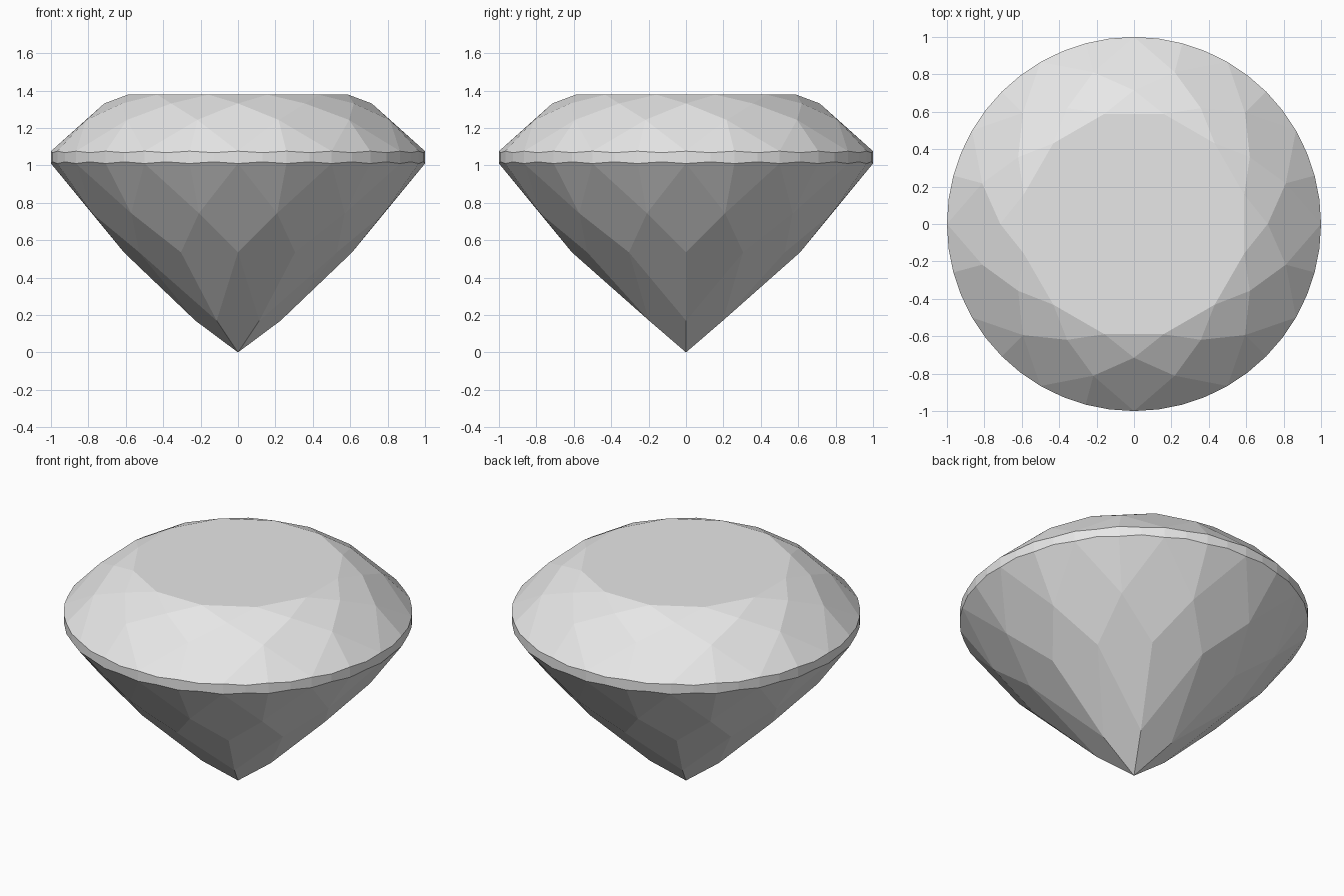
import bpy
import bmesh
from math import cos, sin, radians

old = bpy.data.objects.get("Cube")
if old:
    bpy.data.objects.remove(old, do_unlink=True)

# One flat stone colour
stone = bpy.data.materials.new("pale_grey_stone")
stone.use_nodes = True
colour = (0.8, 0.8, 0.8, 1)
stone.diffuse_color = colour
stone.node_tree.nodes["Principled BSDF"].inputs["Base Color"].default_value = colour

bm = bmesh.new()
STEPS = 48  # angular steps around the stone


def ring(radius, height, spacing, start=0):
    """Points around the axis, keyed by angular step."""
    points = {}
    for s in range(start, STEPS, spacing):
        a = radians(s * 360 / STEPS)
        points[s] = bm.verts.new((radius * cos(a), radius * sin(a), height))
    return points


def facet(*corners):
    """Face from (ring, step) pairs; steps wrap around."""
    bm.faces.new([r[s % STEPS] for r, s in corners])


# Crown rings
table = ring(0.61, 1.378, 4, 2)
star = ring(0.715, 1.331, 4)
bezel = ring(0.84, 1.243, 4, 2)

# Scalloped girdle: thick at facet corners, thin between them
upper = {**ring(1, 1.076, 2), **ring(1, 1.068, 2, 1)}
lower = {**ring(1, 1.010, 2), **ring(1, 1.019, 2, 1)}

# Pavilion rings
shoulder = ring(0.807, 0.744, 4, 2)
waist = ring(0.61, 0.535, 4)
tip = ring(0.228, 0.17, 8)
culet = bm.verts.new((0, 0, 0))

# Table
bm.faces.new(list(table.values()))

# Twelvefold facets
for s in range(0, STEPS, 4):
    # Crown: star triangle, small kite, main kite, two girdle facets
    facet((table, s - 2), (star, s), (table, s + 2))
    facet((table, s + 2), (star, s), (bezel, s + 2), (star, s + 4))
    facet((star, s), (bezel, s - 2), (upper, s), (bezel, s + 2))
    for k in (s, s + 2):
        facet((bezel, s + 2), (upper, k), (upper, k + 1), (upper, k + 2))
        facet((shoulder, s + 2), (lower, k + 2), (lower, k + 1), (lower, k))
    # Pavilion: upper kite, then long kite joined in pairs at the tip ring
    facet((lower, s), (shoulder, s - 2), (waist, s), (shoulder, s + 2))
    end = s if s % 8 == 0 else s + 4
    facet((shoulder, s + 2), (waist, s), (tip, end), (waist, s + 4))

# Girdle band
for s in range(STEPS):
    facet((upper, s), (lower, s), (lower, s + 1), (upper, s + 1))

# Six main facets meeting at the point
for s in range(0, STEPS, 8):
    bm.faces.new([waist[s + 4], tip[s], culet, tip[(s + 8) % STEPS]])

bmesh.ops.recalc_face_normals(bm, faces=bm.faces)
mesh = bpy.data.meshes.new("gemstone")
bm.to_mesh(mesh)
bm.free()
mesh.materials.append(stone)
gem = bpy.data.objects.new("gemstone", mesh)
bpy.context.collection.objects.link(gem)
